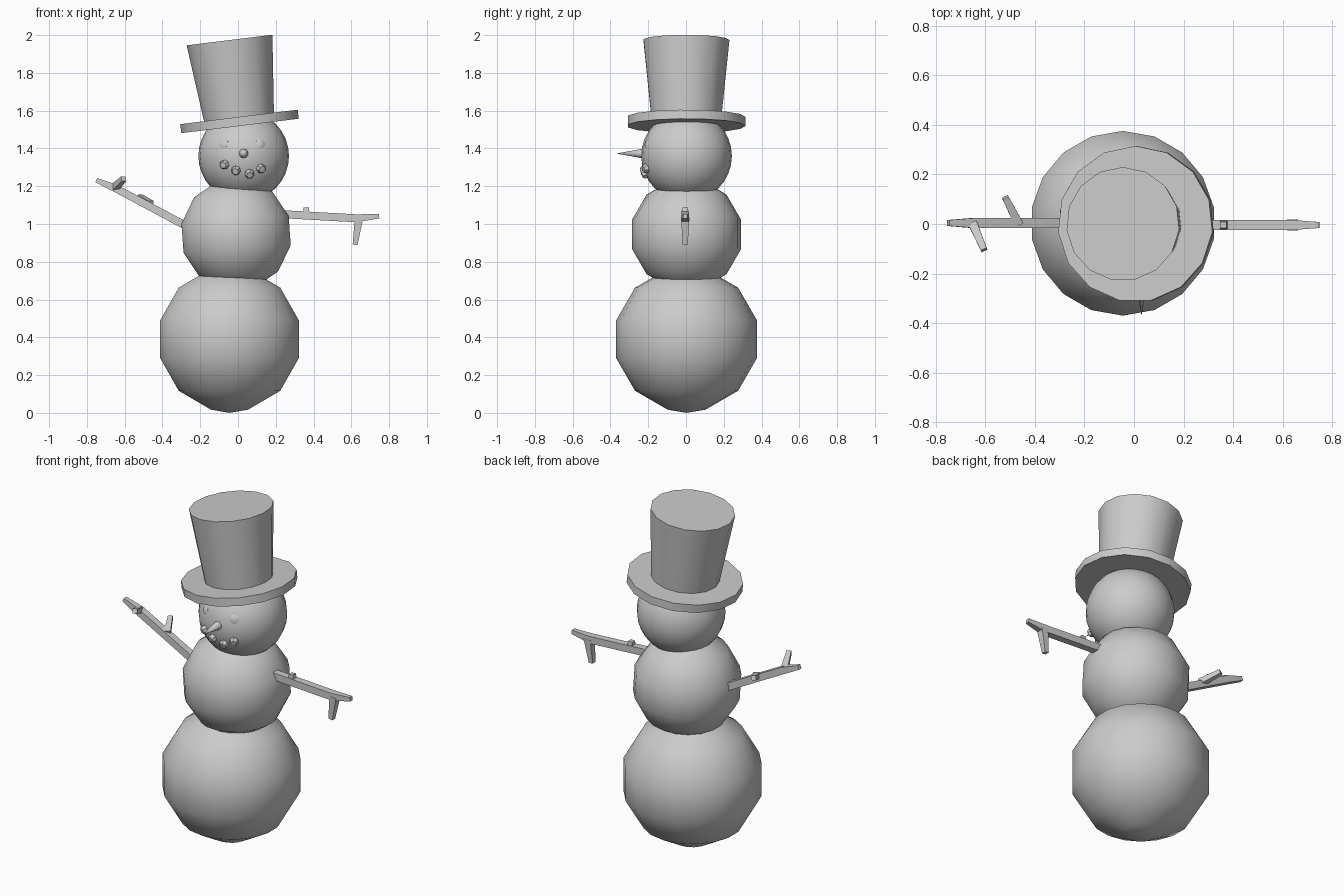
import bpy, bmesh, math
from mathutils import Vector, Matrix

if "Cube" in bpy.data.objects:
    bpy.data.objects.remove(bpy.data.objects["Cube"])


def finish(name, bm, matrix=None, angle=40):
    bmesh.ops.recalc_face_normals(bm, faces=bm.faces)
    me = bpy.data.meshes.new(name)
    bm.to_mesh(me)
    bm.free()
    ob = bpy.data.objects.new(name, me)
    bpy.context.collection.objects.link(ob)
    if matrix:
        ob.matrix_world = matrix
    bpy.ops.object.select_all(action='DESELECT')
    ob.select_set(True)
    bpy.context.view_layer.objects.active = ob
    bpy.ops.object.shade_smooth_by_angle(angle=math.radians(angle))
    return ob


def lathe(name, profile, n, matrix, angle=40):
    """Revolve (radius, z) points round z; first corner at +y."""
    bm = bmesh.new()
    rings = []
    for r, z in profile:
        if r == 0:
            rings.append([bm.verts.new((0, 0, z))])
        else:
            rings.append([bm.verts.new((r * math.sin(math.tau * i / n),
                                        r * math.cos(math.tau * i / n), z)) for i in range(n)])
    for a, b in zip(rings, rings[1:]):
        for i in range(n):
            j = (i + 1) % n
            quad = [a[i % len(a)], a[j % len(a)], b[j % len(b)], b[i % len(b)]]
            bm.faces.new(list(dict.fromkeys(quad)))
    for ring in (rings[0], rings[-1]):
        if len(ring) > 1:
            bm.faces.new(ring)
    return finish(name, bm, matrix, angle)


def ball(name, radius, centre, n, lats, tilt=0):
    prof = [(0, -radius * 1.01)]
    prof += [(radius * math.cos(math.radians(a)), radius * math.sin(math.radians(a))) for a in lats]
    prof += [(0, radius * 1.01)]
    m = Matrix.Translation(centre) @ Matrix.Rotation(math.radians(tilt), 4, 'Y')
    return lathe(name, prof, n, m, 50)


def stick(name, points, ref=(0, 1, 0)):
    """Square beam through (x, y, z, half_width) points."""
    bm = bmesh.new()
    rings = []
    pts = [Vector(p[:3]) for p in points]
    for i, p in enumerate(pts):
        d = (pts[min(i + 1, len(pts) - 1)] - pts[max(i - 1, 0)]).normalized()
        u = d.cross(Vector(ref)).normalized()
        v = d.cross(u)
        w = points[i][3]
        rings.append([bm.verts.new(p + u * a * w + v * b * w)
                      for a, b in ((1, 1), (-1, 1), (-1, -1), (1, -1))])
    for a, b in zip(rings, rings[1:]):
        for i in range(4):
            j = (i + 1) % 4
            bm.faces.new((a[i], a[j], b[j], b[i]))
    bm.faces.new(rings[0])
    bm.faces.new(rings[-1])
    return finish(name, bm, None, 15)


# Body
coarse = (-75, -45, -15, 15, 45, 75)
ball("base_ball", 0.386, (-0.045, 0.003, 0.39), 18, coarse)
ball("middle_ball", 0.299, (-0.01, 0.003, 0.945), 18, coarse, -4)
head_c = Vector((0.03, 0.003, 1.36))
ball("head", 0.24, head_c, 24, [-90 + 11.25 * i for i in range(1, 16)])

# Top hat
hat = Matrix.Translation((0.008, 0, 1.543)) @ Matrix.Rotation(math.radians(-7), 4, 'Y')
lathe("hat_brim", [(0.315, -0.024), (0.315, 0.024)], 15, hat)
lathe("hat_crown", [(0.185, 0.0), (0.23, 0.434)], 15, hat)

# Nose, its axis turned to point along -y
lathe("nose", [(0.03, 0.0), (0.025, 0.04), (0, 0.18)], 10,
      Matrix.Translation((0.03, -0.19, 1.373)) @ Matrix.Rotation(math.radians(90), 4, 'X'))


# Pebbles set on the face, pointing out from the head centre
def pebble(name, x, z, r, out):
    dx, dz = x - head_c.x, z - head_c.z
    d = Vector((dx, -math.sqrt(0.237 ** 2 - dx * dx - dz * dz), dz)).normalized()
    m = Matrix.Translation(head_c + d * 0.225) @ d.to_track_quat('Z', 'Y').to_matrix().to_4x4()
    top = 0.01 + out
    lathe(name, [(r, 0), (r, top * 0.7), (r * 0.7, top)], 7, m)


for i, (x, z) in enumerate(((-0.07, 1.315), (-0.01, 1.285), (0.06, 1.267), (0.12, 1.295))):
    pebble(f"mouth_pebble_{i + 1}", x, z, 0.025, 0.024)
for side, x in (("left", -0.075), ("right", 0.12)):
    pebble(f"{side}_eye", x, 1.425, 0.026, 0.007)

# Left stick arm with two twigs
stick("left_arm", [(-0.2, 0.004, 0.95, 0.021), (-0.65, 0.004, 1.19, 0.02), (-0.75, 0.004, 1.232, 0.012)])
stick("left_twig_front", [(-0.65, 0.0, 1.195, 0.018), (-0.605, -0.105, 1.24, 0.013)], (0, 0, 1))
stick("left_twig_back", [(-0.465, 0.0, 1.105, 0.018), (-0.52, 0.108, 1.145, 0.013)], (0, 0, 1))

# Right stick arm with two twigs
stick("right_arm", [(0.18, -0.004, 1.055, 0.021), (0.63, -0.004, 1.03, 0.021), (0.747, -0.004, 1.042, 0.012)])
stick("right_twig_up", [(0.365, -0.004, 1.03, 0.02), (0.36, -0.004, 1.088, 0.013)])
stick("right_twig_down", [(0.64, -0.004, 1.03, 0.022), (0.62, -0.004, 0.89, 0.013)])
